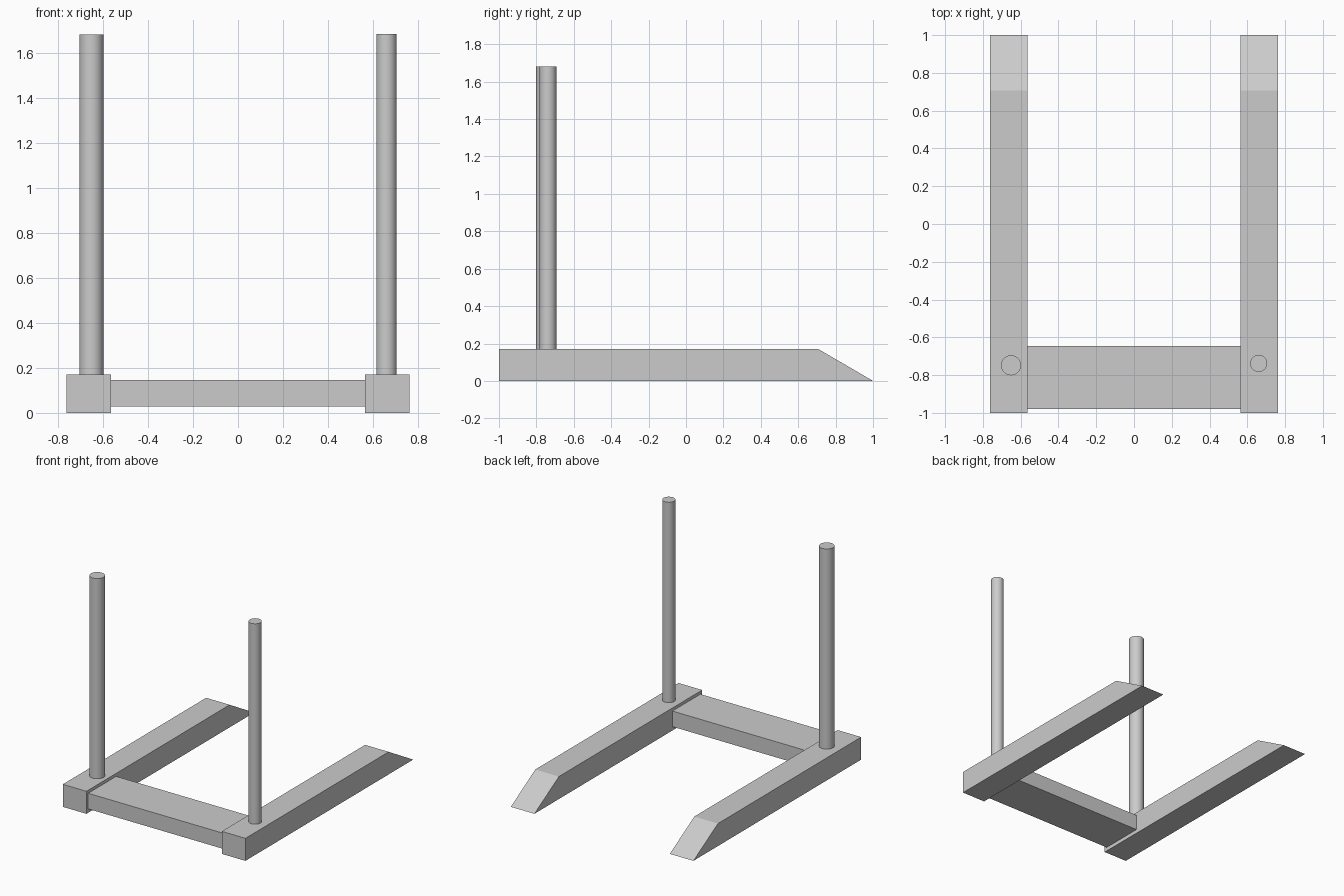
import bpy
import bmesh
import math

if "Cube" in bpy.data.objects:
    bpy.data.objects.remove(bpy.data.objects["Cube"])


def extrude_x(name, profile, x0, x1):
    """Solid from a (y, z) profile swept along x."""
    bm = bmesh.new()
    face = bm.faces.new([bm.verts.new((x0, y, z)) for y, z in profile])
    out = bmesh.ops.extrude_face_region(bm, geom=[face])
    verts = [g for g in out["geom"] if isinstance(g, bmesh.types.BMVert)]
    bmesh.ops.translate(bm, verts=verts, vec=(x1 - x0, 0, 0))
    bmesh.ops.recalc_face_normals(bm, faces=bm.faces)
    mesh = bpy.data.meshes.new(name)
    bm.to_mesh(mesh)
    bm.free()
    obj = bpy.data.objects.new(name, mesh)
    bpy.context.collection.objects.link(obj)
    return obj


def post(name, x, y, radius, z0, z1):
    bpy.ops.mesh.primitive_cylinder_add(
        vertices=48, radius=radius, depth=z1 - z0, location=(x, y, (z0 + z1) / 2))
    bpy.context.object.name = name
    bpy.ops.object.shade_smooth_by_angle(angle=math.radians(30))


# Two long floor rails with a sloped back end
rail_profile = [(-1, 0), (1, 0), (0.708, 0.17), (-1, 0.17)]
for name, side in (("left_rail", -1), ("right_rail", 1)):
    extrude_x(name, rail_profile, side * 0.565, side * 0.762)

# Wide flat beam joining the rails
beam_profile = [(-0.979, 0.029), (-0.645, 0.029), (-0.645, 0.147), (-0.979, 0.147)]
extrude_x("cross_beam", beam_profile, -0.566, 0.566)

# Upright posts, the left one slightly thicker
post("left_post", -0.651, -0.748, 0.053, 0.16, 1.68)
post("right_post", 0.66, -0.738, 0.045, 0.16, 1.682)
